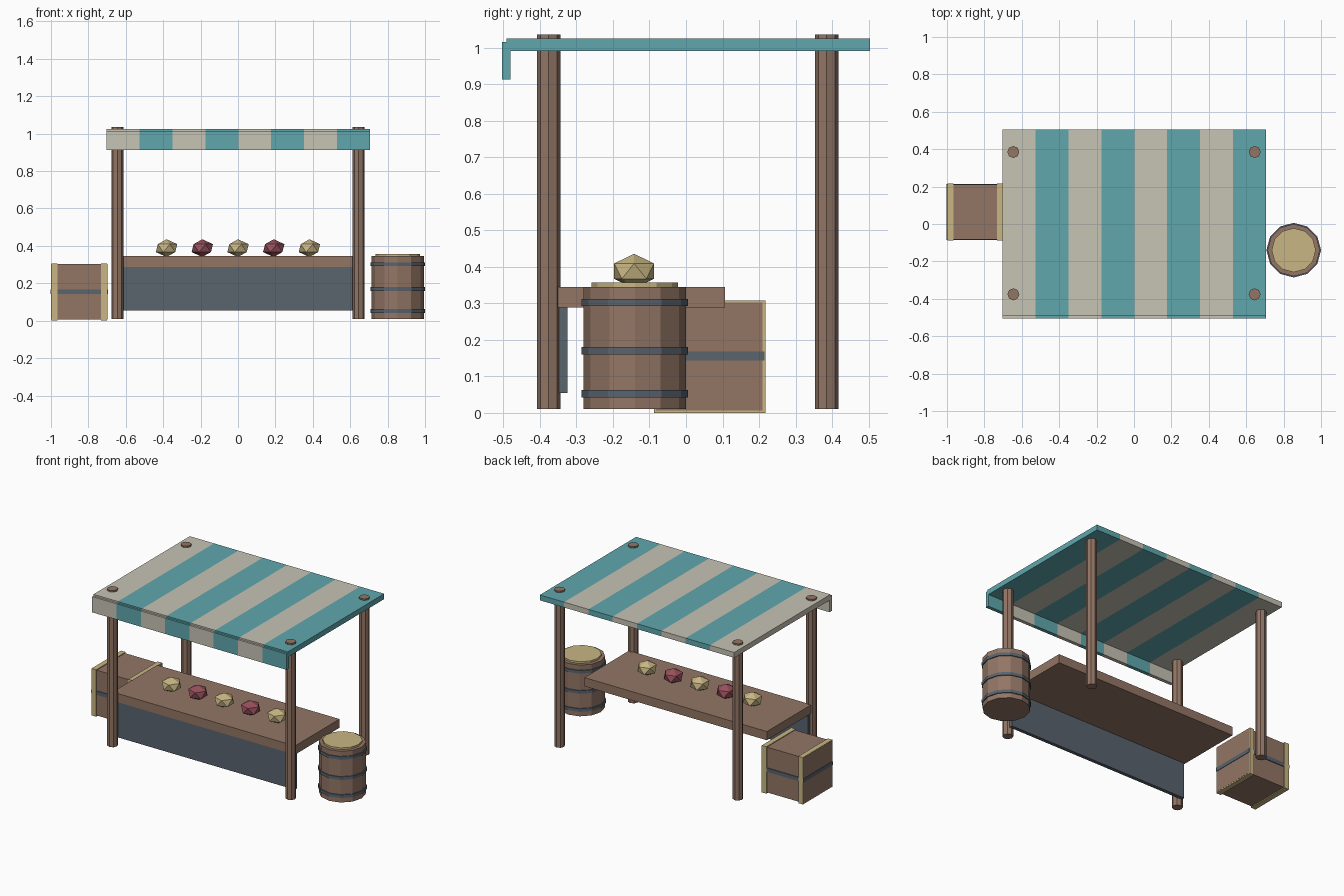
import bpy
import bmesh
import math
from mathutils import Matrix, Vector

if "Cube" in bpy.data.objects:
    bpy.data.objects.remove(bpy.data.objects["Cube"], do_unlink=True)


def material(name, r, g, b):
    mat = bpy.data.materials.new(name)
    mat.use_nodes = True
    mat.diffuse_color = (r, g, b, 1)
    mat.node_tree.nodes["Principled BSDF"].inputs["Base Color"].default_value = (r, g, b, 1)
    return mat


WOOD = material("brown wood", 0.29, 0.18, 0.13)
TRIM = material("pale straw", 0.58, 0.47, 0.23)
SLATE = material("slate", 0.10, 0.125, 0.155)
CREAM = material("cream cloth", 0.57, 0.55, 0.46)
TEAL = material("teal cloth", 0.115, 0.39, 0.42)
RED = material("berry red", 0.31, 0.08, 0.107)


def finish(bm, name, *mats):
    mesh = bpy.data.meshes.new(name)
    bm.normal_update()
    bm.to_mesh(mesh)
    bm.free()
    for mat in mats:
        mesh.materials.append(mat)
    obj = bpy.data.objects.new(name, mesh)
    bpy.context.collection.objects.link(obj)
    return obj


def box_mesh(low, high):
    low, high = Vector(low), Vector(high)
    bm = bmesh.new()
    fit = Matrix.Translation((low + high) / 2) @ Matrix.Diagonal((high - low).to_4d())
    bmesh.ops.create_cube(bm, size=1, matrix=fit)
    return bm


def box(name, low, high, mat):
    return finish(box_mesh(low, high), name, mat)


def cylinder(name, x, y, bottom, top, radius, sides, mat):
    bm = bmesh.new()
    bmesh.ops.create_cone(bm, cap_ends=True, segments=sides, radius1=radius, radius2=radius,
                          depth=top - bottom,
                          matrix=Matrix.Translation((x, y, (bottom + top) / 2)))
    return finish(bm, name, mat)


def striped_box(name, low, high, count):
    """Box cut into equal strips along x, coloured alternately."""
    bm = box_mesh(low, high)
    width = (high[0] - low[0]) / count
    for i in range(1, count):
        bmesh.ops.bisect_plane(bm, geom=bm.verts[:] + bm.edges[:] + bm.faces[:],
                               plane_co=(low[0] + i * width, 0, 0), plane_no=(1, 0, 0))
    for face in bm.faces:
        strip = math.floor((face.calc_center_median().x - low[0]) / width)
        face.material_index = min(max(strip, 0), count - 1) % 2
    return finish(bm, name, CREAM, TEAL)


# Posts
for x, side in ((-0.645, "right"), (0.645, "left")):
    for y, end in ((-0.376, "front"), (0.385, "back")):
        cylinder(f"{end}_{side}_post", x, y, 0.01, 1.035, 0.032, 8, WOOD)

# Striped awning with a hanging front flap
striped_box("awning", (-0.702, -0.491, 0.99), (0.705, 0.504, 1.025), 8)
striped_box("awning_flap", (-0.702, -0.504, 0.912), (0.705, -0.481, 1.015), 8)

# Counter and its front cloth
box("counter_top", (-0.66, -0.354, 0.288), (0.66, 0.107, 0.345), WOOD)
box("counter_cloth", (-0.655, -0.348, 0.055), (0.655, -0.325, 0.288), SLATE)

# Faceted fruit on the counter
for i in range(5):
    bm = bmesh.new()
    place = Matrix.Translation(((i - 2) * 0.191, -0.142, 0.388)) @ Matrix.Diagonal((1, 1, 0.74, 1))
    bmesh.ops.create_icosphere(bm, subdivisions=1, radius=0.064, matrix=place)
    finish(bm, f"fruit_{i + 1}", RED if i % 2 else TRIM)

# Barrel
BX, BY = 0.854, -0.14
cylinder("barrel_body", BX, BY, 0.01, 0.345, 0.14, 12, WOOD)
cylinder("barrel_lid", BX, BY, 0.34, 0.357, 0.118, 12, TRIM)
for i, z in enumerate((0.052, 0.17, 0.302)):
    cylinder(f"barrel_hoop_{i + 1}", BX, BY, z - 0.01, z + 0.01, 0.146, 12, SLATE)

# Crate with end frames and a strap
box("crate_body", (-0.999, -0.082, 0.006), (-0.699, 0.21, 0.302), WOOD)
for name, x in (("right", -0.998), ("left", -0.733)):
    box(f"crate_{name}_frame", (x, -0.088, 0), (x + 0.033, 0.217, 0.307), TRIM)
box("crate_strap", (-1.002, -0.086, 0.143), (-0.696, 0.215, 0.168), SLATE)
